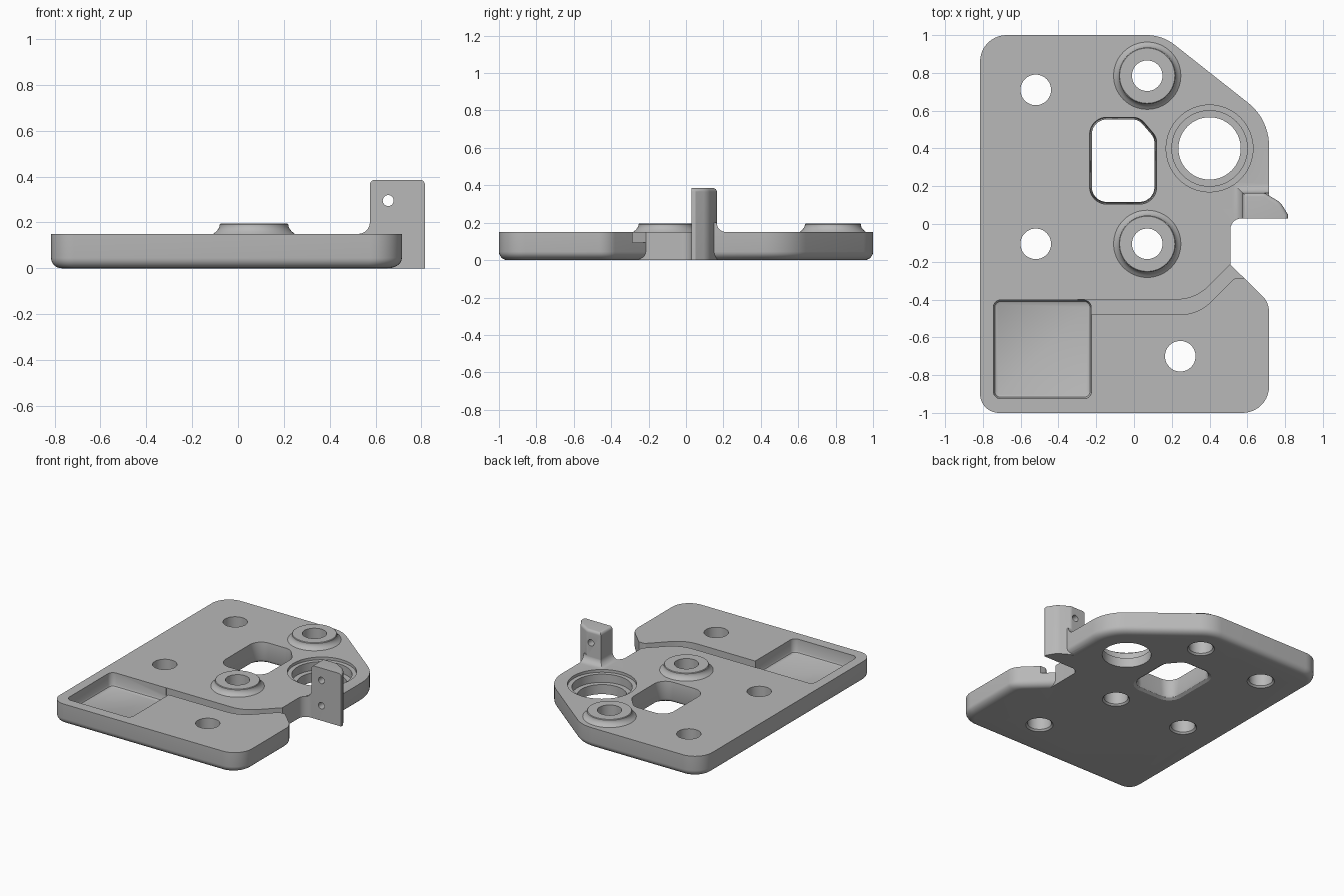
import bpy, bmesh, math
from mathutils import Vector

cube = bpy.data.objects.get("Cube")
if cube:
    bpy.data.objects.remove(cube, do_unlink=True)

grey = bpy.data.materials.new("light_grey")
grey.use_nodes = True
GREY = (0.48, 0.48, 0.48, 1)
grey.diffuse_color = GREY
grey.node_tree.nodes["Principled BSDF"].inputs["Base Color"].default_value = GREY


def skin(name, rings):
    """Closed solid through stacked rings of (x, y, z) points, bottom to top."""
    bm = bmesh.new()
    loops = [[bm.verts.new(p) for p in ring] for ring in rings]
    n = len(loops[0])
    for a, b in zip(loops, loops[1:]):
        for i in range(n):
            j = (i + 1) % n
            bm.faces.new((a[i], a[j], b[j], b[i]))
    bm.faces.new(loops[0][::-1])
    bm.faces.new(loops[-1])
    bmesh.ops.recalc_face_normals(bm, faces=bm.faces)
    me = bpy.data.meshes.new(name)
    bm.to_mesh(me)
    bm.free()
    ob = bpy.data.objects.new(name, me)
    bpy.context.collection.objects.link(ob)
    me.materials.append(grey)
    return ob


def outline(corners, weights, d):
    """Counter-clockwise (x, y, radius) corners, each edge moved in by d * weight."""
    n = len(corners)
    pts = [Vector(c[:2]) for c in corners]
    dirs = [(pts[(i + 1) % n] - pts[i]).normalized() for i in range(n)]
    moved = []
    for i in range(n):
        a, b = dirs[i - 1], dirs[i]
        p = pts[i] + Vector((-a.y, a.x)) * d * weights[i - 1]
        q = pts[i] + Vector((-b.y, b.x)) * d * weights[i]
        w = q - p
        moved.append(p + a * ((w.x * b.y - w.y * b.x) / (a.x * b.y - a.y * b.x)))
    out = []
    for i, p in enumerate(moved):
        r = corners[i][2]
        if r == 0:
            out.append(p)
            continue
        r = max(r - d * min(weights[i - 1], weights[i]), 0.004)
        u = (moved[i - 1] - p).normalized()
        v = (moved[(i + 1) % n] - p).normalized()
        half = u.angle(v) / 2
        c = p + (u + v).normalized() * r / math.sin(half)
        t = r / math.tan(half)
        s, e = p + u * t - c, p + v * t - c
        a0 = math.atan2(s.y, s.x)
        sweep = (math.atan2(e.y, e.x) - a0 + math.pi) % (2 * math.pi) - math.pi
        for k in range(11):
            a = a0 + sweep * k / 10
            out.append(c + Vector((math.cos(a), math.sin(a))) * r)
    return out


def loft(name, corners, sections, weights=None):
    weights = weights or [1] * len(corners)
    return skin(name, [[(p.x, p.y, z) for p in outline(corners, weights, d)]
                       for z, d in sections])


def lathe(name, x, y, profile, n=64):
    return skin(name, [[(x + r * math.cos(math.tau * i / n),
                         y + r * math.sin(math.tau * i / n), z) for i in range(n)]
                       for r, z in profile])


def combine(target, other, operation):
    other.hide_render = True
    mod = target.modifiers.new(operation.lower(), "BOOLEAN")
    mod.operation, mod.object, mod.solver = operation, other, "EXACT"
    bpy.ops.object.select_all(action="DESELECT")
    bpy.context.view_layer.objects.active = target
    target.select_set(True)
    bpy.ops.object.modifier_apply(modifier=mod.name)
    bpy.data.objects.remove(other, do_unlink=True)


TOP = 0.15

# Plate with rounded lower edge and a square-edged notch on its left side
plate_corners = [(-0.815, -1, 0.1), (0.715, -1, 0.14), (0.715, -0.415, 0.12),
                 (0.51, -0.215, 0), (0.51, 0.03, 0.06), (0.715, 0.03, 0),
                 (0.715, 0.554, 0.29), (0.15, 1, 0.24), (-0.815, 1, 0.14)]
plate_weights = [1, 1.4, 1, 0, 0, 1.4, 1.2, 1, 1]
R = 0.045
round_under = [(R - R * math.cos(a), R - R * math.sin(a))
               for a in [math.radians(15 * k) for k in range(7)]]
plate = loft("mounting_plate", plate_corners, round_under + [(TOP, 0)], plate_weights)

# Upright tab with softened top corners
tab_corners = [(0.575, 0.03, 0), (0.815, 0.03, 0), (0.815, 0.05, 0),
               (0.775, 0.115, 0.1), (0.69, 0.165, 0.04), (0.575, 0.165, 0)]
round_top = [(0.365 + 0.02 * math.sin(a), 0.02 - 0.02 * math.cos(a))
             for a in [math.radians(18 * k) for k in range(6)]]
tab = loft("tab", tab_corners, [(0, 0)] + round_top, [0, 1, 1, 1, 1, 1])
combine(plate, tab, "UNION")

# Concave fillet where the tab meets the plate
F = 0.05
flare = [(TOP + F - F * math.cos(a), -F + F * math.sin(a))
         for a in [math.radians(15 * k) for k in range(7)]]
foot_corners = [(0.575, 0.03, 0), (0.715, 0.03, 0), (0.715, 0.164, 0), (0.575, 0.164, 0)]
foot = loft("tab_foot", foot_corners, [(0.1, -F)] + flare, [0, 0, 1, 1])
combine(plate, foot, "UNION")

# Raised bosses
for y in (0.785, -0.105):
    boss = lathe("boss", 0.07, y, [(0.178, 0.1), (0.178, TOP), (0.165, 0.16), (0.155, 0.172),
                                   (0.15, 0.184), (0.15, 0.191), (0.146, 0.195)])
    combine(plate, boss, "UNION")

# Through holes with a small countersink underneath
for x, y in ((-0.52, 0.71), (-0.52, -0.105), (0.245, -0.7), (0.07, 0.785), (0.07, -0.105)):
    hole = lathe("hole", x, y, [(0.092, -0.01), (0.092, 0), (0.081, 0.012), (0.081, 0.3)], 48)
    combine(plate, hole, "DIFFERENCE")

# Stepped bore
bore = lathe("bore", 0.4, 0.4, [(0.165, -0.01), (0.165, 0.07), (0.2, 0.07), (0.2, 0.13),
                                (0.23, 0.13), (0.23, 0.3)])
combine(plate, bore, "DIFFERENCE")

# Window with one cut corner
window = loft("window", [(-0.235, 0.105, 0.09), (0.12, 0.105, 0.09), (0.12, 0.46, 0.08),
                         (0.03, 0.565, 0.08), (-0.235, 0.565, 0.09)],
              [(-0.01, -0.02), (0, -0.015), (0.012, 0.004), (0.03, 0.012), (TOP, 0), (0.2, 0)])
combine(plate, window, "DIFFERENCE")

# Square pocket and the groove leading from it to the notch
pocket = loft("pocket", [(-0.745, -0.925, 0.04), (-0.225, -0.925, 0.04),
                         (-0.225, -0.402, 0.04), (-0.745, -0.402, 0.04)],
              [(0.05, 0.018), (0.055, 0.008), (0.067, 0.002), (TOP, 0), (0.2, 0)])
combine(plate, pocket, "DIFFERENCE")
groove = loft("groove", [(-0.3, -0.48, 0), (0.34, -0.48, 0.24), (0.535, -0.285, 0.03),
                         (0.7, -0.285, 0), (0.7, -0.2, 0), (0.525, -0.2, 0),
                         (0.325, -0.4, 0.24), (-0.3, -0.4, 0)], [(0.095, 0), (0.2, 0)])
combine(plate, groove, "DIFFERENCE")

# Pin holes in the tab: upper one through, lower one blind
for z, depth in ((0.295, 0.4), (0.11, 0.2)):
    bpy.ops.mesh.primitive_cylinder_add(vertices=24, radius=0.024, depth=depth,
                                        location=(0.655, 0.03, z),
                                        rotation=(math.pi / 2, 0, 0))
    pin = bpy.context.object
    pin.data.materials.append(grey)
    combine(plate, pin, "DIFFERENCE")

bpy.ops.object.select_all(action="DESELECT")
plate.select_set(True)
bpy.context.view_layer.objects.active = plate
bpy.ops.object.shade_smooth_by_angle(angle=math.radians(30))
